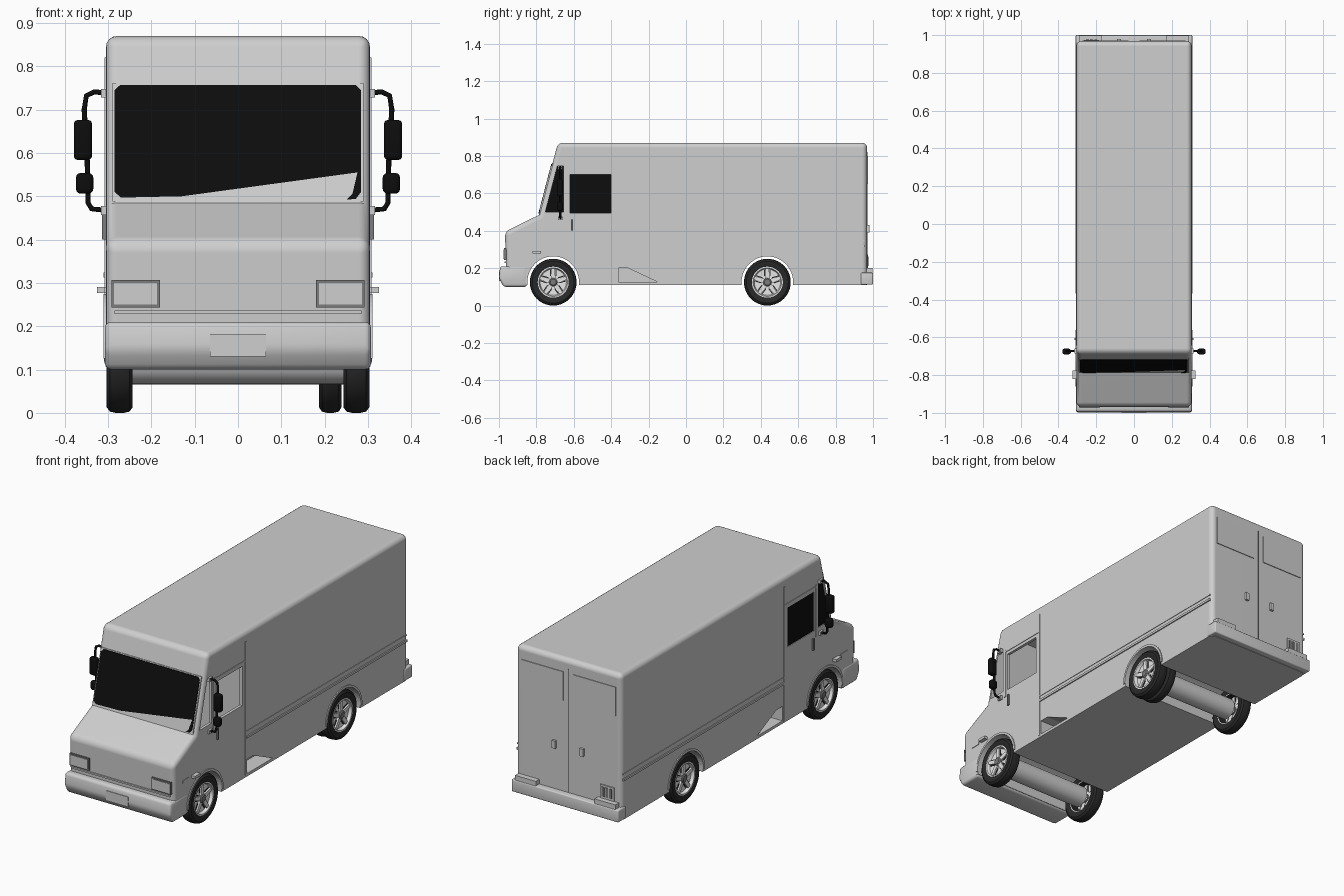
import bpy, bmesh, math
from mathutils import Vector

if "Cube" in bpy.data.objects:
    bpy.data.objects.remove(bpy.data.objects["Cube"], do_unlink=True)


def material(name, v):
    m = bpy.data.materials.new(name)
    m.use_nodes = True
    m.diffuse_color = (v, v, v, 1)
    bsdf = next(n for n in m.node_tree.nodes if n.type == "BSDF_PRINCIPLED")
    bsdf.inputs["Base Color"].default_value = (v, v, v, 1)
    return m


PAINT = material("light_grey_paint", 0.62)
GLASS = material("black_glass", 0.004)
RUBBER = material("dark_rubber", 0.022)
RIM = material("white_rim", 0.85)
TRIM = material("grey_trim", 0.2)


def finish(name, bm, mat):
    bmesh.ops.recalc_face_normals(bm, faces=bm.faces)
    me = bpy.data.meshes.new(name)
    bm.to_mesh(me)
    bm.free()
    me.materials.append(mat)
    ob = bpy.data.objects.new(name, me)
    bpy.context.collection.objects.link(ob)
    return ob


def activate(ob):
    bpy.ops.object.select_all(action="DESELECT")
    ob.select_set(True)
    bpy.context.view_layer.objects.active = ob


def smooth(ob, angle=35):
    activate(ob)
    bpy.ops.object.shade_smooth_by_angle(angle=math.radians(angle))


# Ways to place a flat outline and its thickness in space
def side(p, a):
    return (a, p[0], p[1])


def facing(p, a):
    return (p[0], a, p[1])


def windshield(p, a):
    return (p[0], -0.785 + (p[1] - 0.485) * 0.26 + a, p[1])


def prism(name, pts, a, b, place, mat, bevel=0, keep=None, seg=3):
    bm = bmesh.new()
    lo, hi = ([bm.verts.new(place(p, t)) for p in pts] for t in (a, b))
    bm.faces.new(lo)
    bm.faces.new(hi)
    for i in range(len(pts)):
        j = (i + 1) % len(pts)
        bm.faces.new((lo[i], lo[j], hi[j], hi[i]))
    bmesh.ops.recalc_face_normals(bm, faces=bm.faces)
    if bevel:
        edges = [e for e in bm.edges if keep is None or keep(e)]
        bmesh.ops.bevel(bm, geom=edges, offset=bevel, segments=seg,
                        profile=0.5, affect="EDGES", clamp_overlap=True)
    ob = finish(name, bm, mat)
    if bevel:
        smooth(ob)
    return ob


def rect(u0, u1, v0, v1):
    return [(u0, v0), (u1, v0), (u1, v1), (u0, v1)]


def box(name, x, y, z, mat, bevel=0):
    return prism(name, rect(*y, *z), x[0], x[1], side, mat, bevel)


def lathe(name, profile, centre, mat, closed=False, steps=40):
    """Turn (radius, x) points about the wheel axis."""
    bm = bmesh.new()
    rings = []
    for i in range(steps):
        t = math.tau * i / steps
        rings.append([bm.verts.new((centre[0] + x, centre[1] + r * math.cos(t),
                                    centre[2] + r * math.sin(t))) for r, x in profile])
    n = len(profile)
    for i in range(steps):
        p, q = rings[i], rings[(i + 1) % steps]
        for k in range(n if closed else n - 1):
            m = (k + 1) % n
            bm.faces.new((p[k], p[m], q[m], q[k]))
    bmesh.ops.remove_doubles(bm, verts=bm.verts, dist=0.00001)
    ob = finish(name, bm, mat)
    smooth(ob)
    return ob


def cut(ob, cutter):
    cutter.hide_render = True
    mod = ob.modifiers.new("cut", "BOOLEAN")
    mod.operation, mod.solver, mod.object = "DIFFERENCE", "EXACT", cutter
    activate(ob)
    bpy.ops.object.modifier_apply(modifier=mod.name)
    bpy.data.objects.remove(cutter, do_unlink=True)


AXLES = {"front": -0.71, "rear": 0.435}
W = 0.305
WHEEL_Z = 0.125


def arc(cy, r, n=24):
    return [(cy + r * math.cos(math.pi * i / n), WHEEL_Z + r * math.sin(math.pi * i / n))
            for i in range(n + 1)]


# Body shell: side profile with rounded edges
def rounded(e):
    mid = (e.verts[0].co + e.verts[1].co) / 2
    along_x = abs(e.verts[0].co.x - e.verts[1].co.x) > 0.1
    cowl = along_x and abs(mid.z - 0.485) < 0.01
    return mid.z > 0.12 and not cowl


profile = [(-0.96, 0.11), (-0.968, 0.395), (-0.785, 0.485), (-0.685, 0.87),
           (0.968, 0.87), (0.968, 0.11)]
body = prism("body", profile, -W, W, side, PAINT, 0.026, rounded, 4)

# Wheel wells, cabin space, side windows and step recesses
for y in AXLES.values():
    well = arc(y, 0.138) + [(y - 0.138, 0.0), (y + 0.138, 0.0)]
    cut(body, prism("well_cutter", well, -0.5, 0.5, side, PAINT))
cabin = [(-0.7, 0.3), (-0.38, 0.3), (-0.38, 0.84), (-0.668, 0.84), (-0.762, 0.48)]
cut(body, prism("cabin_cutter", cabin, -0.29, 0.29, side, PAINT))
door_window = rect(-0.62, -0.4, 0.495, 0.7)
quarter_window = [(-0.752, 0.5), (-0.655, 0.5), (-0.655, 0.745), (-0.688, 0.745)]
for name, pts in (("door", door_window), ("quarter", quarter_window)):
    cut(body, prism("window_cutter", pts, -0.5, 0.5, side, PAINT))
    prism("right_%s_glass" % name, pts, -0.302, -0.296, side, GLASS)
step = [(-0.36, 0.125), (-0.15, 0.125), (-0.31, 0.2), (-0.36, 0.2)]
for s in (-1, 1):
    cut(body, prism("step_cutter", step, s * 0.22, s * 0.5, side, PAINT))
smooth(body)
body.modifiers.new("clean_shading", "WEIGHTED_NORMAL").keep_sharp = True

# Windshield
prism("windshield_surround", rect(-0.29, 0.29, 0.488, 0.762), -0.003, 0.005, windshield, PAINT)
pane = [(-0.285, 0.51), (-0.27, 0.497), (-0.13, 0.5), (0.275, 0.555), (0.284, 0.56),
        (0.284, 0.745), (0.272, 0.757), (-0.272, 0.757), (-0.285, 0.745)]
prism("windshield_glass", pane, -0.006, 0.002, windshield, GLASS)
gasket = [(0.25, 0.492), (0.272, 0.494), (0.284, 0.51), (0.284, 0.56), (0.276, 0.556),
          (0.264, 0.505)]
prism("windshield_gasket", gasket, -0.006, 0.002, windshield, GLASS)

# Front bumper, number plate and nose trim
bumper = [(-0.85, 0.1), (-0.975, 0.1), (-1.0, 0.145), (-0.994, 0.21), (-0.85, 0.21)]
prism("front_bumper", bumper, -0.307, 0.307, side, PAINT, 0.014)
prism("number_plate", rect(-0.065, 0.065, 0.13, 0.182), -1.0, -0.992, facing, PAINT)
box("nose_strip", (-0.285, 0.285), (-0.97, -0.955), (0.228, 0.236), PAINT)
for s, n in ((1, "left"), (-1, "right")):
    # Headlights
    frame = sorted((s * 0.18, s * 0.292))
    lens = sorted((s * 0.187, s * 0.286))
    prism(n + "_headlight_frame", rect(*frame, 0.243, 0.307), -0.972, -0.945, facing, TRIM)
    prism(n + "_headlight_lens", rect(*lens, 0.25, 0.3), -0.975, -0.945, facing, PAINT)

    # Fender signal, door trim, handle and body rails
    def strip(part, y, z, out, mat=PAINT):
        return box(n + "_" + part, sorted((s * 0.3, s * out)), y, z, mat)
    strip("fender_signal", (-0.82, -0.775), (0.277, 0.291), 0.326)
    strip("side_marker", (-0.895, -0.84), (0.277, 0.291), 0.308)
    strip("door_front_trim", (-0.642, -0.632), (0.46, 0.73), 0.308)
    strip("door_rear_trim", (-0.376, -0.368), (0.12, 0.82), 0.308)
    strip("door_top_trim", (-0.642, -0.376), (0.716, 0.724), 0.308)
    strip("door_handle", (-0.614, -0.604), (0.4, 0.46), 0.314, TRIM)
    strip("lower_rail", (-0.368, 0.955), (0.313, 0.324), 0.311)
    strip("upper_rail", (-0.368, 0.955), (0.344, 0.35), 0.308)
    for axle, y in AXLES.items():
        lip = arc(y, 0.138) + arc(y, 0.15)[::-1]
        prism("%s_%s_arch_lip" % (n, axle), lip, s * 0.3, s * 0.31, side, PAINT)

    # Mirrors on a bent tube arm
    cu = bpy.data.curves.new(n + "_mirror_arm", "CURVE")
    cu.dimensions, cu.bevel_depth, cu.bevel_resolution = "3D", 0.006, 2
    path = [(0.3, 0.738), (0.332, 0.741), (0.35, 0.732), (0.355, 0.7), (0.348, 0.58),
            (0.346, 0.485), (0.338, 0.471), (0.3, 0.467)]
    spline = cu.splines.new("POLY")
    spline.points.add(len(path) - 1)
    for pt, (x, z) in zip(spline.points, path):
        pt.co = (s * x, -0.672, z, 1)
    arm = bpy.data.objects.new(n + "_mirror_arm", cu)
    bpy.context.collection.objects.link(arm)
    cu.materials.append(GLASS)
    activate(arm)
    bpy.ops.object.convert(target="MESH")
    smooth(bpy.context.object, 60)
    box(n + "_main_mirror", sorted((s * 0.337, s * 0.379)), (-0.69, -0.66), (0.584, 0.676),
        GLASS, 0.009)
    box(n + "_convex_mirror", sorted((s * 0.334, s * 0.374)), (-0.69, -0.66), (0.506, 0.554),
        GLASS, 0.011)
    for z in (0.738, 0.467):
        box(n + "_mirror_mount", sorted((s * 0.3, s * 0.316)), (-0.685, -0.659),
            (z - 0.01, z + 0.01), PAINT)

    # Rear doors, handle and bumper step
    prism(n + "_rear_window", rect(*sorted((s * 0.03, s * 0.272)), 0.65, 0.8), 0.96, 0.972,
          facing, PAINT)
    box(n + "_rear_handle", sorted((s * 0.07, s * 0.09)), (0.96, 0.98), (0.39, 0.43), PAINT)
    box(n + "_bumper_step", sorted((s * 0.17, s * 0.29)), (0.96, 0.997), (0.17, 0.2), PAINT)

# Rear seam, bumper and slotted tail light
box("rear_door_seam", (-0.003, 0.003), (0.96, 0.9695), (0.18, 0.82), TRIM)
box("rear_bumper", (-0.309, 0.309), (0.935, 1.0), (0.112, 0.176), PAINT, 0.006)
box("tail_light_frame", (-0.265, -0.185), (0.96, 0.974), (0.202, 0.272), PAINT)
for i in range(3):
    x = -0.254 + i * 0.022
    box("tail_light_lens", (x, x + 0.015), (0.96, 0.976), (0.212, 0.262), TRIM)


# Wheels: tyre, dished rim, spokes and hub
def wheel(name, x, y, s, width=0.06):
    c = (x, y, WHEEL_Z)
    h = width / 2
    tyre = [(0.08, -h * 0.8), (0.09, -h), (0.112, -h), (0.122, -h * 0.75), (0.125, -h * 0.3),
            (0.125, h * 0.3), (0.122, h * 0.75), (0.112, h), (0.09, h), (0.08, h * 0.8)]
    lathe(name + "_tyre", tyre, c, RUBBER, closed=True)
    dish = [(0.077, -h * 0.8), (0.083, -h * 0.85), (0.083, h * 0.9), (0.076, h * 0.92),
            (0.07, h * 0.4), (0.03, h * 0.35), (0.0, h * 0.35)]
    lathe(name + "_rim", [(r, s * d) for r, d in dish], c, RIM)
    hub = [(0.022, 0.0), (0.022, h * 0.75), (0.016, h * 0.9), (0.0, h * 0.9)]
    lathe(name + "_hub", [(r, s * d) for r, d in hub], c, TRIM, steps=20)
    for i in range(5):
        t = math.tau * i / 5 + math.pi / 2

        def polar(r, w, t=t):
            return (y + r * math.cos(t) - w * math.sin(t),
                    WHEEL_Z + r * math.sin(t) + w * math.cos(t))
        spoke = [polar(0.015, -0.012), polar(0.076, -0.009), polar(0.076, 0.009),
                 polar(0.015, 0.012)]
        prism(name + "_spoke", spoke, x + s * h * 0.3, x + s * h * 0.7, side, RIM)
        for w in (-0.014, 0.014):
            slot = [polar(0.032, w - 0.003), polar(0.066, w - 0.003),
                    polar(0.066, w + 0.003), polar(0.032, w + 0.003)]
            prism(name + "_slot", slot, x + s * h * 0.3, x + s * h * 0.45, side, RUBBER)


for axle, y in AXLES.items():
    wheel("left_%s_wheel" % axle, 0.273, y, 1)
    wheel("right_%s_wheel" % axle, -0.273, y, -1)
    tube = [(0.0, -0.245), (0.054, -0.245), (0.054, 0.245), (0.0, 0.245)]
    lathe(axle + "_axle", tube, (0, y, 0.12), PAINT, steps=32)
wheel("left_inner_rear_wheel", 0.213, AXLES["rear"], 1, 0.052)
